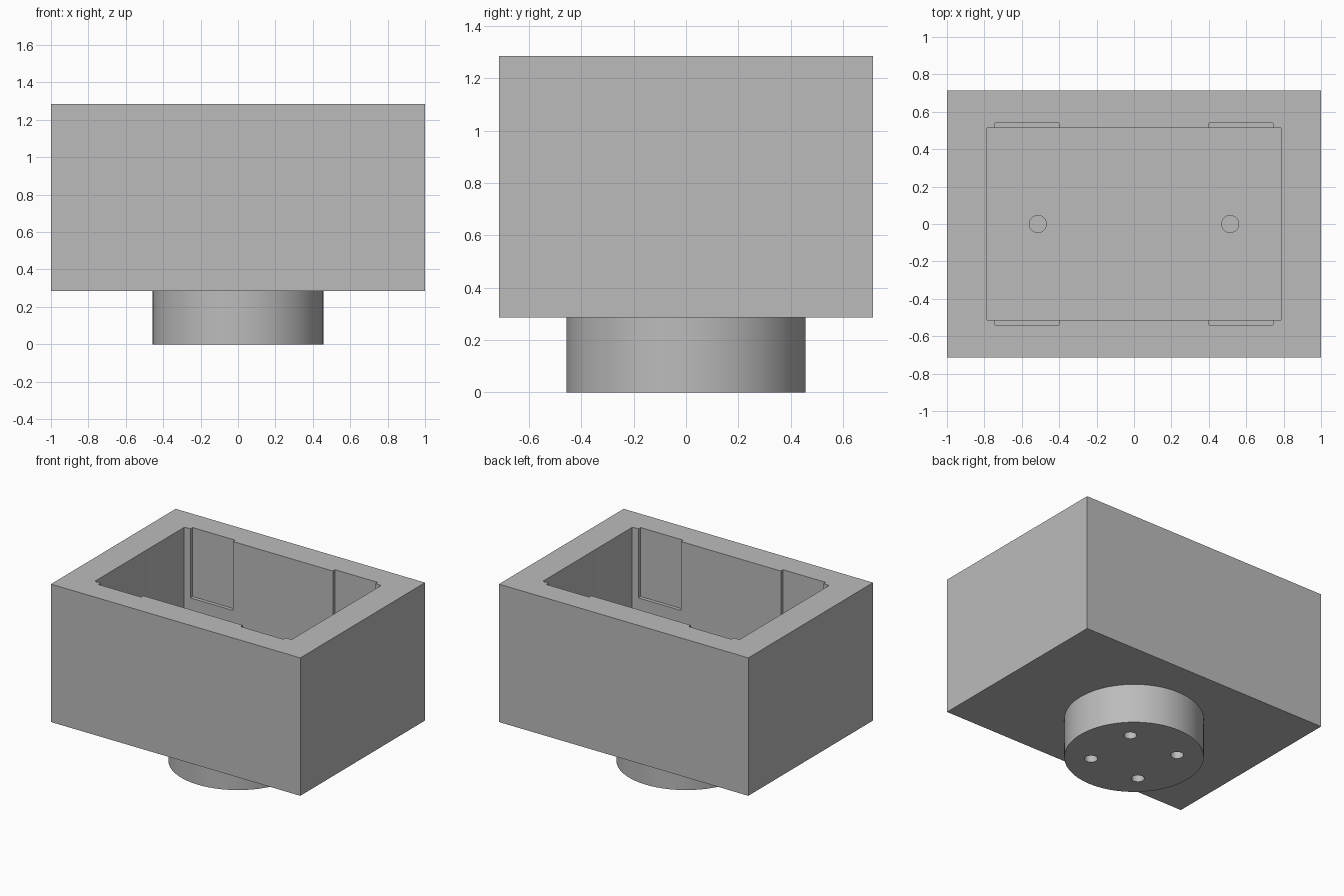
import bpy
import bmesh
from mathutils import Matrix, Vector

cube = bpy.data.objects.get("Cube")
if cube:
    bpy.data.objects.remove(cube, do_unlink=True)

MM = 2 / 140  # millimetres to scene units
FLANGE_H, BODY_H = 20, 70
TOP = FLANGE_H + BODY_H
FLOOR = FLANGE_H + 15

grey = bpy.data.materials.new("plain grey")
grey.use_nodes = True
GREY = (0.5, 0.5, 0.5, 1)
grey.diffuse_color = GREY
grey.node_tree.nodes["Principled BSDF"].inputs["Base Color"].default_value = GREY


def finish(name, bm):
    bmesh.ops.scale(bm, vec=(MM, MM, MM), verts=bm.verts)
    mesh = bpy.data.meshes.new(name)
    bm.to_mesh(mesh)
    bm.free()
    mesh.materials.append(grey)
    obj = bpy.data.objects.new(name, mesh)
    bpy.context.collection.objects.link(obj)
    return obj


def box(name, low, high, corner=0):
    low, high = Vector(low), Vector(high)
    bm = bmesh.new()
    bmesh.ops.create_cube(bm, size=1, matrix=Matrix.Translation((low + high) / 2)
                          @ Matrix.Diagonal((*(high - low), 1)))
    if corner:
        upright = [e for e in bm.edges
                   if abs(e.verts[0].co.z - e.verts[1].co.z) > 1]
        bmesh.ops.bevel(bm, geom=upright, offset=corner, segments=3,
                        profile=0.5, affect='EDGES')
    return finish(name, bm)


def cylinder(name, x, y, radius, z0, z1, sides):
    bm = bmesh.new()
    bmesh.ops.create_cone(bm, cap_ends=True, segments=sides, radius1=radius,
                          radius2=radius, depth=z1 - z0,
                          matrix=Matrix.Translation((x, y, (z0 + z1) / 2)))
    return finish(name, bm)


def select_only(obj):
    bpy.ops.object.select_all(action='DESELECT')
    obj.select_set(True)
    bpy.context.view_layer.objects.active = obj


def cut(target, cutters):
    select_only(target)
    for cutter in cutters:
        mod = target.modifiers.new("cut", 'BOOLEAN')
        mod.operation, mod.solver, mod.object = 'DIFFERENCE', 'EXACT', cutter
        bpy.ops.object.modifier_apply(modifier=mod.name)
        bpy.data.objects.remove(cutter, do_unlink=True)
    bpy.ops.object.shade_smooth_by_angle()


# Open-topped body with a deep pocket
body = box("box_body", (-70, -50, FLANGE_H), (70, 50, TOP))
cutters = [box("pocket_cutter", (-55.25, -36, FLOOR), (55.25, 36, TOP + 5), 0.7)]

# Shallow slots in the upper half of the long walls, blind holes in the floor
for sx in (-1, 1):
    for sy in (-1, 1):
        xs = sorted((sx * 28, sx * 52))
        ys = sorted((sy * 30, sy * 37.8))
        cutters.append(box("slot_cutter", (xs[0], ys[0], TOP - 35),
                           (xs[1], ys[1], TOP + 5)))
    cutters.append(cylinder("floor_hole_cutter", sx * 36, 0, 3.2,
                            FLOOR - 10, FLOOR + 2, 32))
cut(body, cutters)

# Round mounting flange with four blind screw holes underneath
flange = cylinder("mounting_flange", 0, 0, 32, 0, FLANGE_H, 96)
cut(flange, [cylinder("screw_hole_cutter", sx * 14, sy * 14, 3, -2, 10, 32)
             for sx in (-1, 1) for sy in (-1, 1)])
